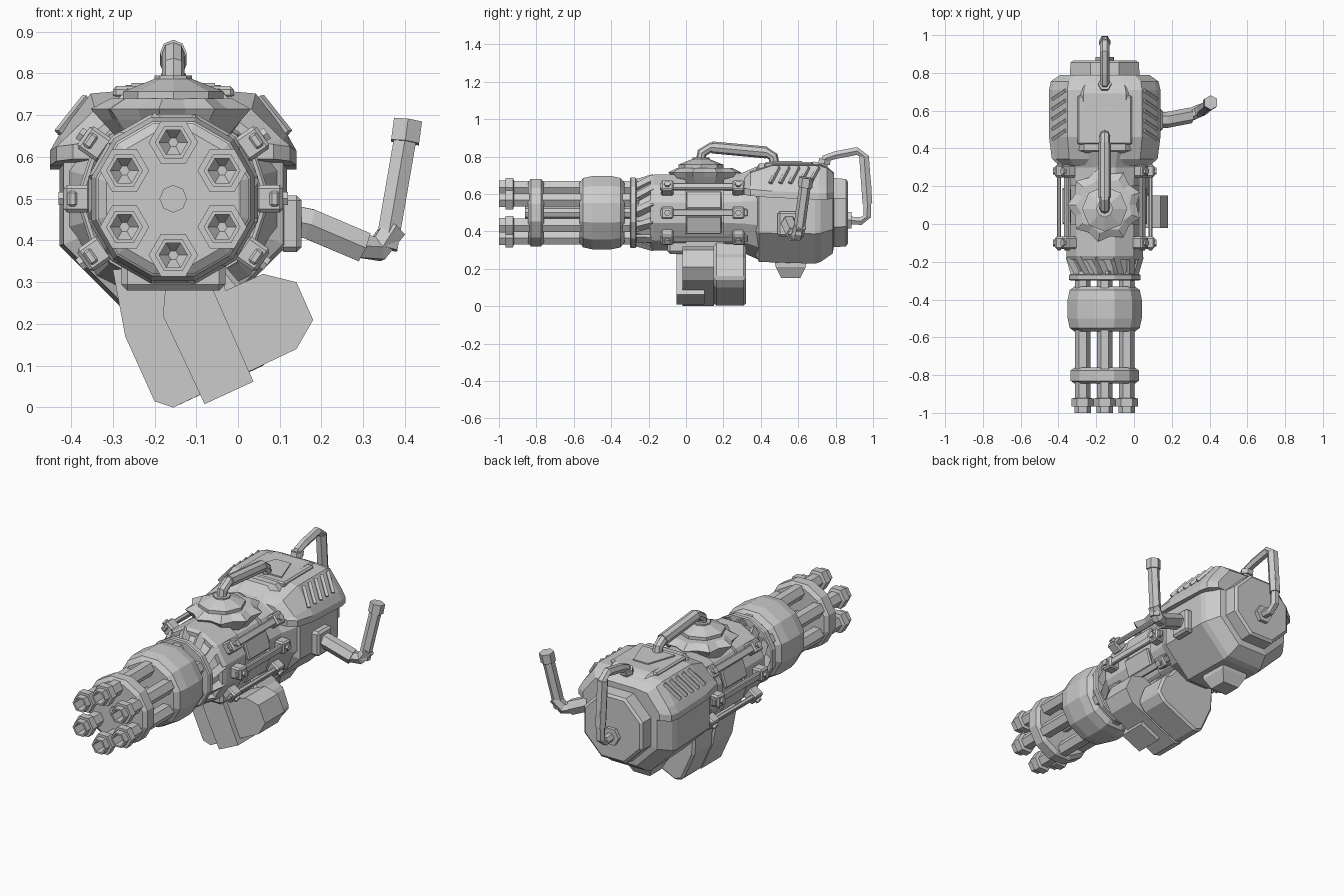
import bpy, bmesh, math
from mathutils import Vector, Matrix

if "Cube" in bpy.data.objects:
    bpy.data.objects.remove(bpy.data.objects["Cube"])

CX, CZ = -0.155, 0.5          # main axis of the gun, running along y
grey = bpy.data.materials.new("gunmetal_grey")
grey.diffuse_color = (0.6, 0.6, 0.6, 1)
grey.use_nodes = True
grey.node_tree.nodes["Principled BSDF"].inputs["Base Color"].default_value = grey.diffuse_color


def finish(name, bm):
    bmesh.ops.remove_doubles(bm, verts=bm.verts, dist=0.0001)
    bmesh.ops.recalc_face_normals(bm, faces=bm.faces)
    me = bpy.data.meshes.new(name)
    bm.to_mesh(me)
    bm.free()
    me.materials.append(grey)
    ob = bpy.data.objects.new(name, me)
    bpy.context.collection.objects.link(ob)
    return ob


def loft(name, rings):
    """Skin a list of equal-length point rings and cap both ends."""
    bm = bmesh.new()
    vs = [[bm.verts.new(p) for p in r] for r in rings]
    n = len(vs[0])
    for a, b in zip(vs, vs[1:]):
        for i in range(n):
            j = (i + 1) % n
            bm.faces.new((a[i], a[j], b[j], b[i]))
    bm.faces.new(vs[0])
    bm.faces.new(vs[-1][::-1])
    return finish(name, bm)


def turned(name, profile, n, x=CX, z=CZ, phase=0.0):
    """Turned part along y from (y, radius) pairs."""
    return loft(name, [[(x + r * math.cos(phase + i * math.tau / n), y,
                         z + r * math.sin(phase + i * math.tau / n))
                        for i in range(n)] for y, r in profile])


def tube(name, path, r, n=6, ref=(1, 0, 0)):
    path = [Vector(p) for p in path]
    rings = []
    for k, p in enumerate(path):
        t = (path[min(k + 1, len(path) - 1)] - path[max(k - 1, 0)]).normalized()
        u = (Vector(ref) - t * t.dot(Vector(ref))).normalized()
        v = t.cross(u)
        rings.append([p + r * (u * math.cos(i * math.tau / n) + v * math.sin(i * math.tau / n))
                      for i in range(n)])
    return loft(name, rings)


def prism(name, poly, y0, y1, chamfer=0.0):
    """Outline in x, z extruded along y with optional bevelled edges."""
    ob = loft(name, [[(x, y, z) for x, z in poly] for y in (y0, y1)])
    if chamfer:
        m = ob.modifiers.new("chamfer", 'BEVEL')
        m.width, m.segments = chamfer, 1
    return ob


def box(name, loc, size, angle=0.0, chamfer=0.0):
    bm = bmesh.new()
    bmesh.ops.create_cube(bm, size=1, matrix=Matrix.Translation(loc)
                          @ Matrix.Rotation(-angle, 4, 'Y') @ Matrix.Diagonal((*size, 1)))
    if chamfer:
        bmesh.ops.bevel(bm, geom=bm.edges[:], offset=chamfer, segments=1, affect='EDGES')
    return finish(name, bm)


def polar(r, a, y):
    return (CX + r * math.cos(a), y, CZ + r * math.sin(a))


# Six hollow hexagonal barrels with muzzle collars
for k in range(6):
    x, _, z = polar(0.135, math.radians(30 + 60 * k), 0)
    turned("barrel", [(-0.9, 0.012), (-0.93, 0.034), (-1, 0.034), (-1, 0.044), (-0.965, 0.044),
                      (-0.965, 0.059), (-0.925, 0.059), (-0.92, 0.041), (-0.25, 0.041)], 6, x, z)
turned("centre_shaft", [(-0.86, 0.033), (-0.25, 0.033)], 8)

# Barrel clamps
P12 = math.pi / 12
turned("front_clamp", [(-0.845, 0.165), (-0.83, 0.187), (-0.775, 0.187), (-0.76, 0.165)], 12, phase=P12)
turned("barrel_shroud", [(-0.57, 0.165), (-0.55, 0.192), (-0.5, 0.203), (-0.4, 0.203),
                         (-0.35, 0.192), (-0.33, 0.165)], 12, phase=P12)
turned("barrel_plate", [(-0.3, 0.188), (-0.295, 0.195), (-0.27, 0.195), (-0.265, 0.188)], 12, phase=P12)

# Receiver drum with twisted front ribs
turned("receiver_drum", [(-0.27, 0.15), (-0.19, 0.178), (-0.19, 0.2), (-0.17, 0.21), (0.0, 0.21),
                         (0.0, 0.195), (0.2, 0.195), (0.2, 0.215), (0.3, 0.22), (0.4, 0.265)],
       12, phase=P12)
for k in range(12):
    a = k * math.tau / 12
    tube("twisted_rib", [polar(0.15, a, -0.27), polar(0.185, a + 0.25, -0.17)], 0.028, 4)

# Side rails with bolted brackets, on both sides
for side in (0, math.pi):
    for d in (-35, 0, 35):
        a = side + math.radians(d)
        box("side_rail", polar(0.242, a, 0.095), (0.022, 0.47, 0.038), a, 0.005)
        for y in (-0.1, 0.28):
            box("rail_bracket", polar(0.23, a, y), (0.065, 0.065, 0.066), a, 0.008)
            tube("bracket_bolt", [polar(0.25, a, y), polar(0.275, a, y)], 0.018, 6, (0, 1, 0))
    for d in (-18, 18):
        a = side + math.radians(d)
        box("side_panel", polar(0.212, a, 0.095), (0.02, 0.19, 0.1), a, 0.006)

# Feed dome: pointed overlapping skirt, then an eight-sided cap
DY = 0.1


def flat_ring(r, z, n, spike=0.0):
    return [(CX + (r + spike * (i % 2)) * math.cos(i * math.tau / n),
             DY + (r + spike * (i % 2)) * math.sin(i * math.tau / n), z) for i in range(n)]


loft("dome_skirt", [flat_ring(0.12, 0.63, 18), flat_ring(0.155, 0.69, 18, 0.02),
                    flat_ring(0.168, 0.715, 18, 0.03), flat_ring(0.13, 0.74, 18, 0.02)])
DY = 0.08
loft("dome_cap", [flat_ring(r, z, 8) for r, z in
                  ((0.12, 0.72), (0.12, 0.757), (0.045, 0.787), (0.045, 0.795))])
# Feed pipe over the top
tube("feed_pipe", [(CX, 0.08, 0.78), (CX, 0.085, 0.82), (CX, 0.13, 0.848), (CX, 0.3, 0.835),
                   (CX, 0.43, 0.822), (CX, 0.465, 0.8), (CX, 0.475, 0.75)], 0.027, 8)
tube("pipe_sleeve", [(CX, 0.14, 0.849), (CX, 0.43, 0.822)], 0.032, 8)

# Rear motor housing
P8 = math.pi / 8
turned("motor_housing", [(0.37, 0.24), (0.39, 0.285), (0.69, 0.295), (0.72, 0.285), (0.785, 0.235),
                         (0.79, 0.2), (0.855, 0.195), (0.865, 0.18)], 8, phase=P8)
turned("rear_hub", [(0.85, 0.05), (0.885, 0.05)], 6, z=0.46)
loft("bottom_lug", [[(CX + sx * w, y, z) for sx, y in ((-1, a), (1, a), (1, b), (-1, b))]
                    for w, a, b, z in ((0.08, 0.47, 0.65, 0.26), (0.08, 0.48, 0.64, 0.21),
                                       (0.05, 0.51, 0.61, 0.15))])


# Upper armour shell
def shell_ring(y, w, top, low):
    half = [(w, low), (w, low + 0.035), (0.93 * w, low + 0.4 * (top - low)),
            (0.67 * w, top - 0.008), (0.36 * w, top)]
    pts = half + [(-x, z) for x, z in reversed(half)]
    return [(CX + x, y, z) for x, z in pts]


loft("armour_shell", [shell_ring(*s) for s in
                      ((0.31, 0.24, 0.69, 0.595), (0.345, 0.28, 0.722, 0.59), (0.46, 0.295, 0.76, 0.58),
                       (0.71, 0.295, 0.76, 0.57), (0.755, 0.285, 0.745, 0.57), (0.79, 0.235, 0.715, 0.575))])
box("top_plate", (CX, 0.55, 0.755), (0.29, 0.26, 0.03), 0, 0.008)
loft("top_hatch", [[(CX + x, y, z) for x, y in ((-0.1, 0.46), (0.1, 0.46), (0.045, 0.62), (-0.045, 0.62))]
                   for z in (0.765, 0.777)])
for s in (-1, 1):
    for k in range(5):
        y = 0.45 + 0.053 * k
        tube("vent_slat", [(CX + s * 0.275, y, 0.658), (CX + s * 0.208, y + 0.045, 0.742)], 0.012, 4)

# Rear carry handle
tube("rear_handle", [(CX, 0.735, 0.74), (CX, 0.745, 0.79), (CX, 0.8, 0.808), (CX, 0.915, 0.83),
                     (CX, 0.955, 0.8), (CX, 0.972, 0.62), (CX, 0.968, 0.48), (CX, 0.935, 0.455),
                     (CX, 0.86, 0.46)], 0.024, 6)
tube("rear_grip", [(CX, 0.952, 0.8), (CX, 0.97, 0.55)], 0.03, 6)
tube("rear_handle_collar", [(CX, 0.738, 0.76), (CX, 0.743, 0.785)], 0.036, 6)

# Side grip
box("grip_mount", (0.125, 0.55, 0.44), (0.055, 0.12, 0.135), 0, 0.012)
tube("grip_arm", [(0.12, 0.55, 0.45), (0.17, 0.55, 0.44), (0.3, 0.575, 0.385)], 0.042, 6, (0, 1, 0))
tube("grip_elbow", [(0.28, 0.57, 0.39), (0.335, 0.595, 0.38), (0.375, 0.61, 0.43)], 0.034, 6, (0, 1, 0))
tube("grip_bar", [(0.355, 0.6, 0.38), (0.405, 0.64, 0.67)], 0.031, 6, (0, 1, 0))
tube("grip_cap", [(0.4, 0.636, 0.635), (0.407, 0.643, 0.687)], 0.039, 6, (0, 1, 0))

# Ammunition box hung beneath, leaning to one side
prism("ammo_box_front", [(-0.3, 0.33), (-0.27, 0.17), (-0.2, 0.015), (-0.155, 0.0), (0.14, 0.14),
                         (0.18, 0.21), (0.14, 0.3), (0.06, 0.32), (-0.03, 0.28), (-0.04, 0.35)],
      -0.02, 0.15)
prism("ammo_box_rear", [(-0.28, 0.33), (-0.27, 0.17), (-0.2, 0.015), (-0.155, 0.0), (0.06, 0.1),
                        (0.1, 0.15), (0.06, 0.255), (0.02, 0.28), (-0.04, 0.35)], 0.15, 0.32, 0.012)
prism("ammo_chute", [(-0.17, 0.33), (-0.18, 0.22), (-0.13, 0.115), (-0.08, 0.008), (0.037, 0.062),
                     (-0.07, 0.305)], -0.052, 0.1)
box("ammo_mount", (CX, 0.1, 0.32), (0.25, 0.4, 0.08), 0, 0.015)
